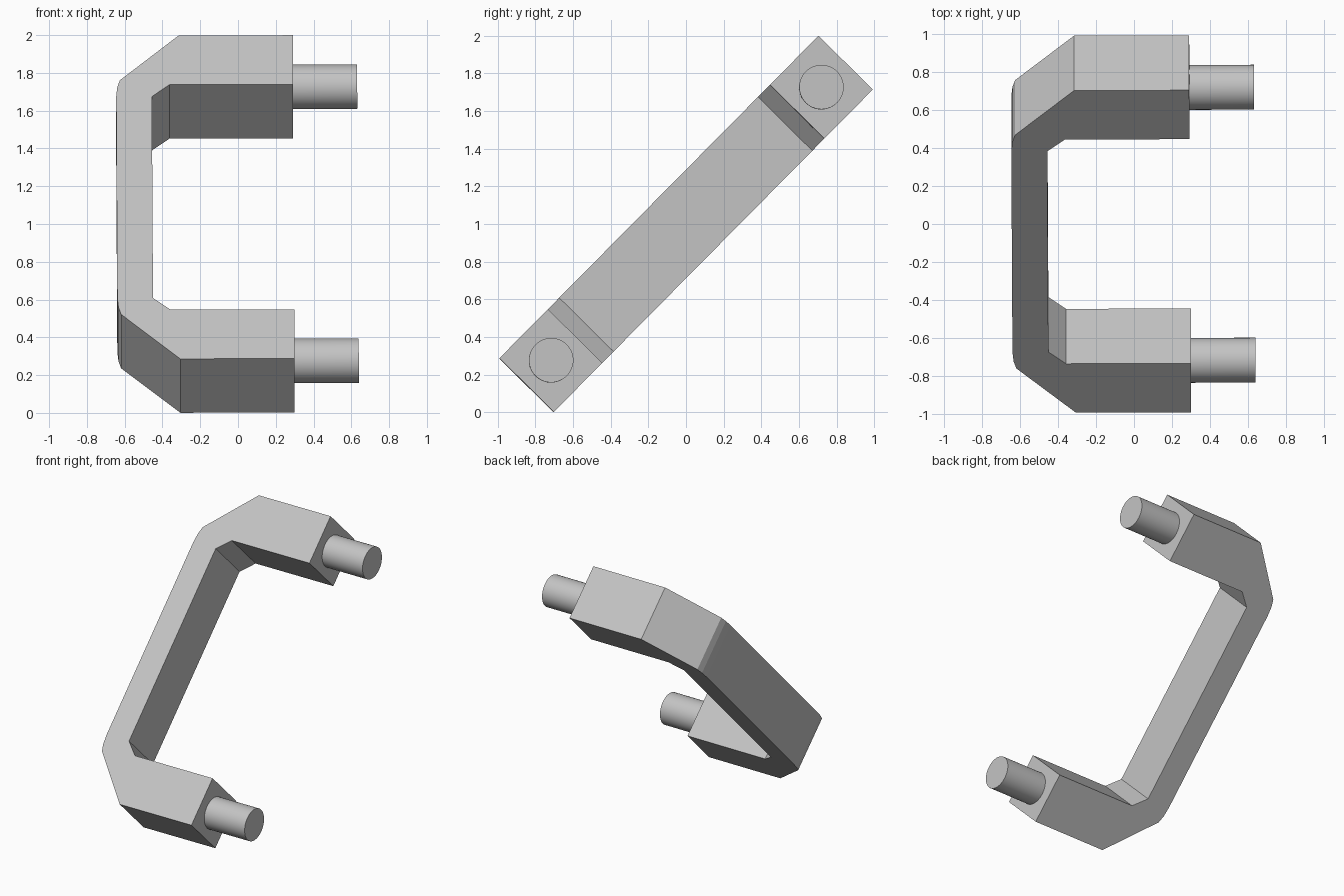
import bpy, bmesh, math
from mathutils import Matrix, Vector

cube = bpy.data.objects.get("Cube")
if cube:
    bpy.data.objects.remove(cube, do_unlink=True)

# Single grey finish
grey = bpy.data.materials.new("satin_grey")
grey.use_nodes = True
COLOUR = (0.55, 0.55, 0.55, 1)
grey.diffuse_color = COLOUR
grey.node_tree.nodes["Principled BSDF"].inputs["Base Color"].default_value = COLOUR

HALF_WIDTH = 0.203
PEG_RADIUS = 0.118
PEG_OFFSET = 1.02
ARM_END = 0.295

# The handle is drawn upright in the XZ plane, then leaned back
LEAN = (Matrix.Translation((0, 0, 1))
        @ Matrix.Rotation(math.radians(-44.7), 4, 'X')
        @ Matrix.Rotation(-0.004, 4, 'Y'))


def finish(name, bm):
    bmesh.ops.recalc_face_normals(bm, faces=bm.faces)
    mesh = bpy.data.meshes.new(name)
    bm.to_mesh(mesh)
    bm.free()
    mesh.materials.append(grey)
    obj = bpy.data.objects.new(name, mesh)
    bpy.context.collection.objects.link(obj)
    obj.matrix_world = LEAN
    return obj


# Grip bar: half profile from arm tip round the outer bend, mirrored, extruded
outer = [(ARM_END, 1.204), (-0.31, 1.204), (-0.622, 0.872),
         (-0.636, 0.82), (-0.642, 0.75)]
inner = [(-0.453, 0.75), (-0.36, 0.838), (ARM_END, 0.838)]


def mirrored(points):
    return [(x, -z) for x, z in reversed(points)]


profile = outer + mirrored(outer) + mirrored(inner) + inner
bm = bmesh.new()
side = bm.faces.new([bm.verts.new((x, -HALF_WIDTH, z)) for x, z in profile])
extruded = bmesh.ops.extrude_face_region(bm, geom=[side])
bmesh.ops.translate(
    bm, vec=(0, 2 * HALF_WIDTH, 0),
    verts=[v for v in extruded["geom"] if isinstance(v, bmesh.types.BMVert)])
finish("grip_bar", bm)

# Round mounting pegs on both arm tips
for name, sign in (("upper_peg", 1), ("lower_peg", -1)):
    start, end = ARM_END - 0.02, 0.635
    bm = bmesh.new()
    bmesh.ops.create_cone(
        bm, cap_ends=True, segments=48, radius1=PEG_RADIUS,
        radius2=PEG_RADIUS, depth=end - start,
        matrix=Matrix.Translation(((start + end) / 2, 0, sign * PEG_OFFSET))
        @ Matrix.Rotation(math.pi / 2, 4, 'Y'))
    peg = finish(name, bm)
    bpy.ops.object.select_all(action='DESELECT')
    peg.select_set(True)
    bpy.context.view_layer.objects.active = peg
    bpy.ops.object.shade_smooth_by_angle(angle=math.radians(30))
